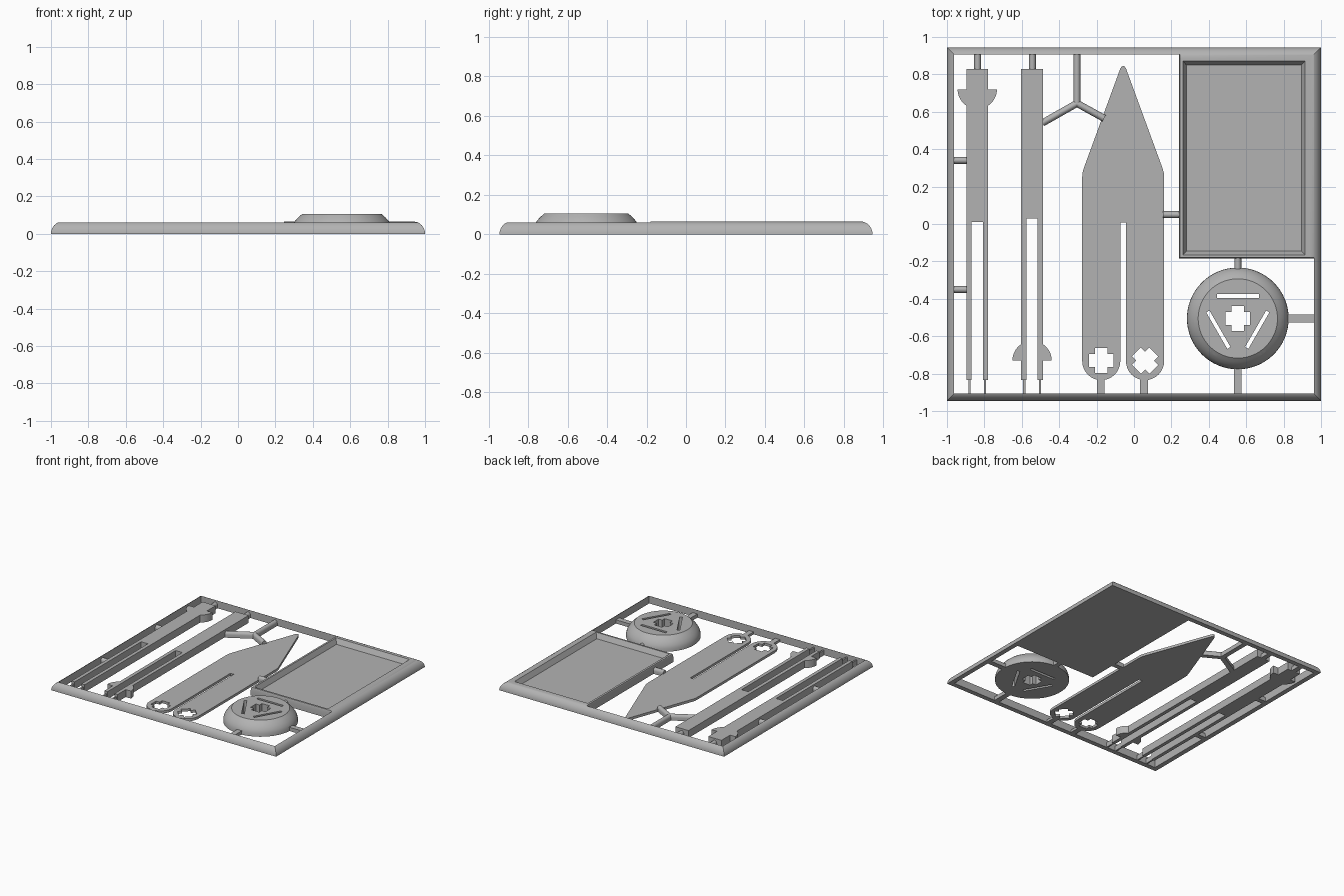
import bpy, bmesh
from math import sin, cos, pi, radians, sqrt
from mathutils import Matrix, Vector

if "Cube" in bpy.data.objects:
    bpy.data.objects.remove(bpy.data.objects["Cube"])

grey = bpy.data.materials.new("grey plastic")
grey.use_nodes = True
grey.diffuse_color = (0.45, 0.45, 0.45, 1)
grey.node_tree.nodes["Principled BSDF"].inputs["Base Color"].default_value = (0.45, 0.45, 0.45, 1)


def finish(name, bm):
    bmesh.ops.recalc_face_normals(bm, faces=bm.faces)
    mesh = bpy.data.meshes.new(name)
    bm.to_mesh(mesh)
    bm.free()
    mesh.materials.append(grey)
    obj = bpy.data.objects.new(name, mesh)
    bpy.context.collection.objects.link(obj)
    return obj


def smooth(obj):
    bpy.ops.object.select_all(action="DESELECT")
    obj.select_set(True)
    bpy.context.view_layer.objects.active = obj
    bpy.ops.object.shade_smooth_by_angle(angle=radians(30))


def prism(name, points, z0, z1, matrix=Matrix()):
    """Extrude a flat outline along local z."""
    bm = bmesh.new()
    base = bm.faces.new([bm.verts.new((x, y, z0)) for x, y in points])
    new = bmesh.ops.extrude_face_region(bm, geom=[base])["geom"]
    bmesh.ops.translate(bm, vec=(0, 0, z1 - z0),
                        verts=[v for v in new if isinstance(v, bmesh.types.BMVert)])
    bm.transform(matrix)
    return finish(name, bm)


def loft(name, rects, closed):
    """Bridge a list of rectangles (x0, y0, x1, y1, z)."""
    bm = bmesh.new()
    loops = [[bm.verts.new(p) for p in ((a, b, z), (c, b, z), (c, d, z), (a, d, z))]
             for a, b, c, d, z in rects]
    pairs = list(zip(loops, loops[1:]))
    if closed:
        pairs.append((loops[-1], loops[0]))
    else:
        bm.faces.new(loops[0])
        bm.faces.new(loops[-1])
    for low, high in pairs:
        for i in range(4):
            j = (i + 1) % 4
            bm.faces.new((low[i], low[j], high[j], high[i]))
    return finish(name, bm)


def arc(cx, cy, r, start, end, n=16):
    angles = [radians(start + (end - start) * i / n) for i in range(n + 1)]
    return [(cx + r * cos(a), cy + r * sin(a)) for a in angles]


def mirrored(half, cx):
    """Close a half outline by reflecting it about x = cx."""
    left = [(cx - x, y) for x, y in reversed(half) if x > 0]
    return [(cx + x, y) for x, y in half] + left


def cut(obj, cutters):
    for c in cutters:
        mod = obj.modifiers.new("cut", "BOOLEAN")
        mod.operation = "DIFFERENCE"
        mod.solver = "EXACT"
        mod.object = c
    bpy.context.view_layer.update()
    graph = bpy.context.evaluated_depsgraph_get()
    mesh = bpy.data.meshes.new_from_object(obj.evaluated_get(graph))
    obj.modifiers.clear()
    obj.data = mesh
    for c in cutters:
        bpy.data.objects.remove(c)


def cross_cutter(x, y, angle):
    a, b = 0.066, 0.034
    quarter = [(a, -b), (a, b), (b, b)]
    pts = []
    for k in range(4):
        c, s = round(cos(k * pi / 2)), round(sin(k * pi / 2))
        pts += [(c * u - s * v, s * u + c * v) for u, v in quarter]
    place = Matrix.Translation((x, y, 0)) @ Matrix.Rotation(radians(angle), 4, "Z")
    return prism("cross_cutter", pts, -0.1, 0.3, place)


def runner(name, start, end, width=0.038, height=0.045, flat=False):
    """Small bar lying on the ground between two points."""
    p, q = Vector((*start, 0)), Vector((*end, 0))
    along = (q - p).normalized()
    side = Vector((-along.y, along.x, 0))
    w = width / 2
    if flat:
        section = [(-w, 0), (w, 0), (w, height), (-w, height)]
    else:
        section = [(-w, 0), (w, 0)] + [(w * x, height * (0.5 + y / 2))
                                       for x, y in arc(0, 0, 1, 0, 180, 8)]
    m = Matrix((side, (0, 0, 1), along)).transposed().to_4x4()
    m.translation = p
    smooth(prism(name, section, 0, (q - p).length, m))


# Outer frame with a rounded outside and a straight inside
H, R, X, Y = 0.065, 0.06, 1.0, 0.945


def edge_z(inset):
    return H * sqrt(1 - (1 - inset / R) ** 2)


steps = [R * (1 - cos(pi / 2 * i / 10)) for i in range(11)]
insets = [s for s in steps if s < 0.037] + [0.038]
rects = [(s - X, s - Y, X - s, Y - s, edge_z(s)) for s in insets]
rects.append((0.038 - X, 0.038 - Y, X - 0.038, Y - 0.038, 0))
smooth(loft("outer_frame", rects, True))

# Tray with a recessed floor in the back corner
rects = [(0.24 + s / 8, -0.185 + s / 8, X - s, Y - s, edge_z(s)) for s in steps]
rects += [(0.262, -0.165, 0.915, 0.872, H), (0.28, -0.145, 0.895, 0.85, 0.025)]
smooth(loft("tray", rects, False))

# Pointed plate with two rounded legs
half = [(0.015, 0.008)] + arc(0.117, -0.733, 0.102, 180, 360)
half += [(0.219, 0.25), (0.217, 0.275), (0.21, 0.3), (0.015, 0.832), (0.008, 0.842), (0, 0.845)]
PX = -0.058
plate = prism("pointed_plate", mirrored(half, PX), 0, 0.02)
cut(plate, [cross_cutter(PX - 0.117, -0.73, 0), cross_cutter(PX + 0.117, -0.73, 45)])

# Two forked strips with rounded ears
ear_a = arc(0, 0.72, 0.105, -56, 0, 8) + [(0.058, 0.72)]
ear_b = [(0.058, -0.73)] + arc(0, -0.73, 0.105, 0, 56, 8)
for name, cx, slot, ear in (("left_strip", -0.838, 0.01, ear_a),
                            ("right_strip", -0.545, 0.03, ear_b)):
    half = [(0.03, slot), (0.03, -0.834), (0.058, -0.834)] + ear + [(0.058, 0.83)]
    prism(name, mirrored(half, cx), 0, 0.06)
    for s in (-1, 1):
        runner(name + "_pin", (cx + s * 0.042, -0.83), (cx + s * 0.042, -0.91), 0.012, 0.04, True)
    runner(name + "_runner", (cx + 0.002, 0.825), (cx + 0.002, 0.91))

# Domed disc with a cross hole and two rings of slots
DX, DY, SIDES = 0.555, -0.505, 64
profile = [(0.272, 0), (0.271, 0.025), (0.264, 0.047), (0.25, 0.069), (0.233, 0.088), (0.212, 0.106)]
bm = bmesh.new()
rings = [[bm.verts.new((DX + r * cos(2 * pi * i / SIDES), DY + r * sin(2 * pi * i / SIDES), z))
          for i in range(SIDES)] for r, z in profile]
for low, high in zip(rings, rings[1:]):
    for i in range(SIDES):
        j = (i + 1) % SIDES
        bm.faces.new((low[i], low[j], high[j], high[i]))
bm.faces.new(rings[0])
bm.faces.new(rings[-1])
disc = finish("domed_disc", bm)

cutters = [cross_cutter(DX, DY, 0)]
outer = [(0.168, -0.1), (0.192, -0.1), (0.192, 0.2), (0.13, 0.2), (0.153, 0.106), (0.168, 0.07)]
inner = [(0.11, -0.1), (0.13, -0.1), (0.13, 0.2), (0.11, 0.2)]
upright = Matrix.Rotation(pi / 2, 4, "X")
for section, length, first in ((outer, 0.295, 30), (inner, 0.225, 90)):
    for k in range(3):
        turn = Matrix.Rotation(radians(first + 120 * k), 4, "Z")
        place = Matrix.Translation((DX, DY, 0)) @ turn @ upright
        cutters.append(prism("slot_cutter", section, -length / 2, length / 2, place))
cut(disc, cutters)
smooth(disc)

# Runners joining the parts to the frame
for y in (0.34, -0.35):
    runner("side_runner", (-0.97, y), (-0.893, y))
FORK = (-0.305, 0.645)
runner("fork_stem", (-0.305, 0.915), FORK)
runner("fork_left_arm", FORK, (-0.49, 0.54))
runner("fork_right_arm", FORK, (-0.16, 0.565))
runner("plate_to_tray_runner", (0.155, 0.05), (0.245, 0.05))
runner("disc_to_tray_runner", (DX, -0.18), (DX, -0.24))
runner("disc_side_runner", (DX + 0.265, DY), (0.97, DY), 0.042, 0.03, True)
runner("disc_front_runner", (DX, DY - 0.265), (DX, -0.91), 0.042, 0.03, True)
for x in (PX - 0.12, PX + 0.112):
    runner("plate_front_runner", (x, -0.825), (x, -0.91), 0.042, 0.02, True)
